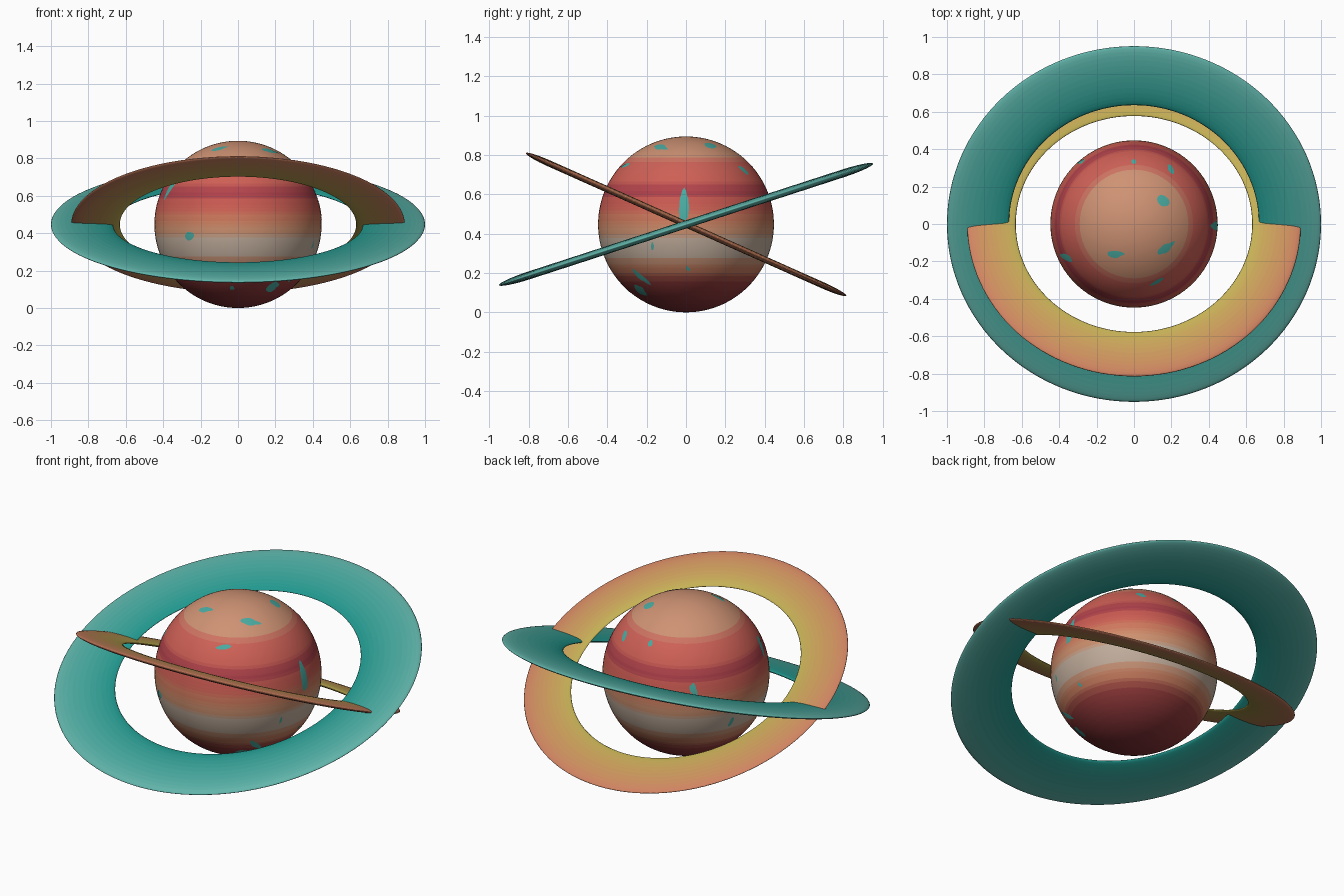
import bpy, bmesh, math, random
from mathutils import Vector

if "Cube" in bpy.data.objects:
    bpy.data.objects.remove(bpy.data.objects["Cube"])

random.seed(4)
R = 0.447
CENTRE = Vector((0, 0, R))


def material(name, rgb):
    m = bpy.data.materials.new(name)
    m.diffuse_color = [(c / 255) ** 2.2 for c in rgb] + [1]
    m.use_nodes = True
    m.node_tree.nodes["Principled BSDF"].inputs["Base Color"].default_value = m.diffuse_color
    return m


def ramp(stops, t):
    for (t0, c0), (t1, c1) in zip(stops, stops[1:]):
        if t <= t1:
            f = max(0, (t - t0) / (t1 - t0))
            return [a + (b - a) * f for a, b in zip(c0, c1)]
    return stops[-1][1]


def finish(name, bm, mats):
    bmesh.ops.recalc_face_normals(bm, faces=bm.faces)
    for f in bm.faces:
        f.smooth = True
    me = bpy.data.meshes.new(name)
    bm.to_mesh(me)
    bm.free()
    for m in mats:
        me.materials.append(m)
    ob = bpy.data.objects.new(name, me)
    bpy.context.collection.objects.link(ob)
    ob.location = CENTRE
    return ob


# Banded planet, one colour step per slice of height
BANDS = [(0.0, (125, 50, 55)), (0.15, (150, 62, 62)), (0.21, (195, 120, 92)),
         (0.25, (198, 135, 105)), (0.28, (192, 172, 155)), (0.37, (192, 172, 155)),
         (0.41, (205, 145, 112)), (0.47, (205, 125, 95)), (0.52, (205, 98, 85)),
         (0.57, (200, 90, 82)), (0.60, (172, 65, 75)), (0.63, (172, 65, 75)),
         (0.67, (205, 95, 85)), (0.76, (205, 98, 88)), (0.79, (205, 145, 115)),
         (0.9, (205, 145, 115))]
STEPS = 40
bm = bmesh.new()
bmesh.ops.create_uvsphere(bm, u_segments=96, v_segments=80, radius=R)
for f in bm.faces:
    z = f.calc_center_median().z + R
    f.material_index = min(STEPS - 1, int(z / (2 * R) * STEPS))
finish("planet", bm, [material(f"band_{i}", ramp(BANDS, (i + 0.5) / STEPS * 2 * R))
                      for i in range(STEPS)])

# Small irregular land patches: direction, half width, half height, turn
PATCHES = [((0, .33, .30), .018, .02, 0), ((.2, .29, .28), .04, .022, -.7),
           ((.16, .12, .40), .04, .03, .3), ((.17, -.13, .39), .06, .028, -.3),
           ((.12, -.31, .30), .04, .014, .2), ((-.1, -.16, .40), .06, .022, .6),
           ((-.36, -.18, .19), .028, .065, -.4), ((.44, -.01, .1), .03, .10, 0),
           ((-.26, -.36, -.06), .03, .033, .2), ((.19, -.23, -.33), .035, .045, -.4),
           ((-.03, -.29, -.34), .015, .015, 0), ((.4, -.17, -.11), .01, .025, 0),
           ((.30, -.25, -.29), .025, .06, .6), ((.38, .01, -.22), .01, .025, .5),
           ((-.28, .33, .1), .02, .04, .4), ((-.4, .15, -.12), .015, .035, -.3)]
bm = bmesh.new()
for d, a, b, turn in PATCHES:
    n = Vector(d).normalized()
    u = Vector((0, 0, 1)).cross(n).normalized()
    v = n.cross(u)
    wob = [random.uniform(0.6, 1.15) for _ in range(8)]
    rings = []
    for s in (0.35, 0.7, 1.0):
        ring = []
        for k in range(16):
            t = k * math.tau / 16
            w = s * (wob[k // 2] + wob[((k + 1) // 2) % 8]) / 2
            x, y = a * w * math.cos(t), b * w * math.sin(t)
            p = (n * R + u * (x * math.cos(turn) - y * math.sin(turn))
                 + v * (x * math.sin(turn) + y * math.cos(turn)))
            ring.append(bm.verts.new(p.normalized() * (R + 0.0015)))
        rings.append(ring)
    bm.faces.new(rings[0])
    for r0, r1 in zip(rings, rings[1:]):
        for k in range(16):
            j = (k + 1) % 16
            bm.faces.new((r0[k], r1[k], r1[j], r0[j]))
finish("land_patches", bm, [material("land", (75, 170, 160))])


# Flattened torus rings with a colour gradient from inner to outer edge
def ring(name, inner, outer, half_thick, tilt, c_in, c_out, seg=128, sides=32, steps=12):
    mid, half = (inner + outer) / 2, (outer - inner) / 2
    bm = bmesh.new()
    loops = []
    for i in range(seg):
        a = i * math.tau / seg
        loop = []
        for k in range(sides):
            t = k * math.tau / sides
            r = mid + half * math.cos(t)
            loop.append(bm.verts.new((r * math.cos(a), r * math.sin(a),
                                      half_thick * math.sin(t))))
        loops.append(loop)
    for i in range(seg):
        l0, l1 = loops[i], loops[(i + 1) % seg]
        for k in range(sides):
            j = (k + 1) % sides
            f = bm.faces.new((l0[k], l1[k], l1[j], l0[j]))
            q = (math.cos((k + 0.5) * math.tau / sides) + 1) / 2
            f.material_index = min(steps - 1, int(q * steps))
    stops = [(0, c_in), (1, c_out)]
    ob = finish(name, bm, [material(f"{name}_{i}", ramp(stops, (i + 0.5) / steps))
                           for i in range(steps)])
    ob.rotation_euler.x = math.radians(tilt)


ring("teal_ring", 0.668, 1.0, 0.02, 18, (35, 150, 140), (100, 180, 170))
ring("orange_ring", 0.632, 0.892, 0.016, -24, (195, 178, 85), (208, 128, 98))
